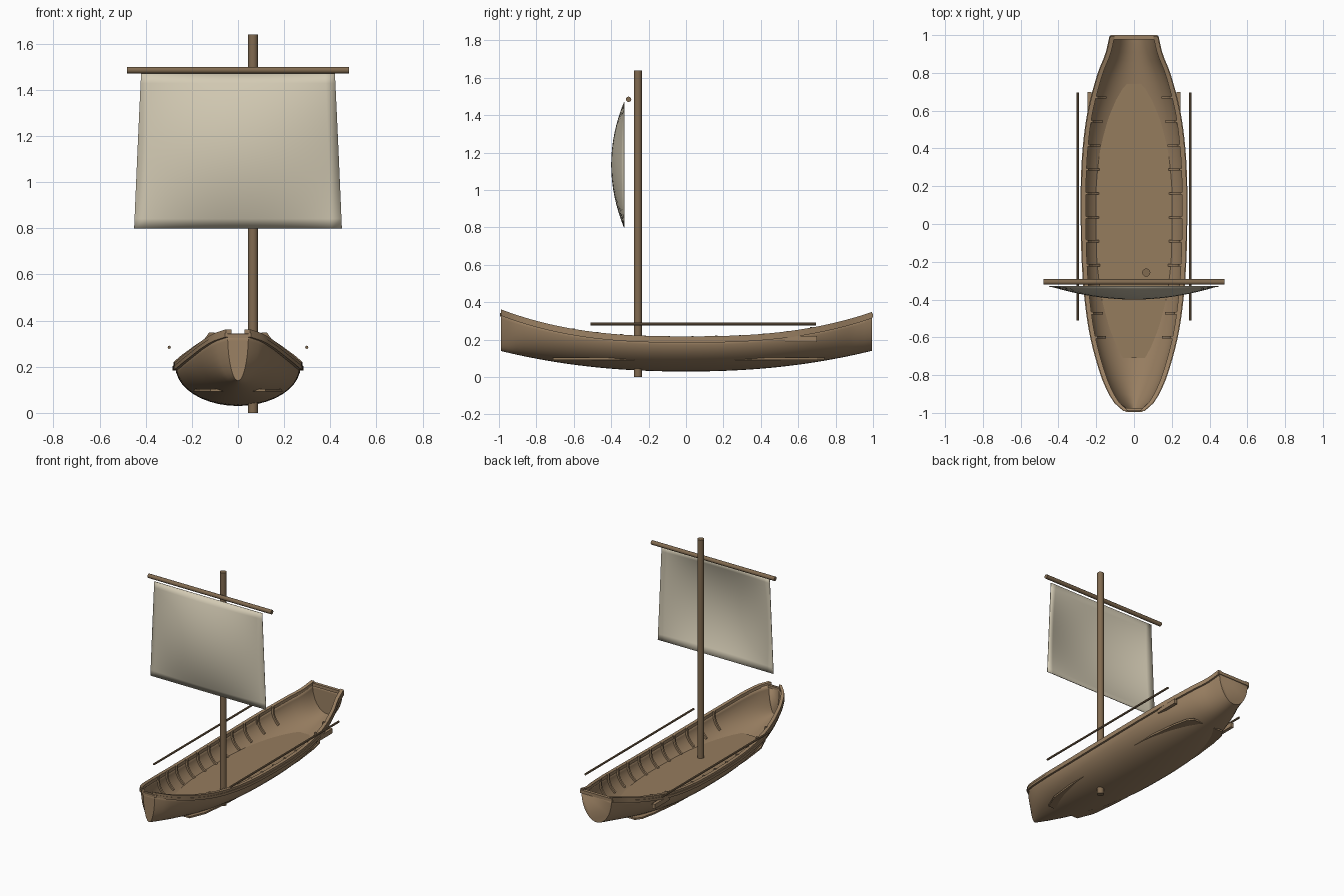
import bpy, bmesh, math
from mathutils import Vector

if "Cube" in bpy.data.objects:
    bpy.data.objects.remove(bpy.data.objects["Cube"])


def material(name, rgb):
    m = bpy.data.materials.new(name)
    m.diffuse_color = (*rgb, 1)
    m.use_nodes = True
    m.node_tree.nodes["Principled BSDF"].inputs["Base Color"].default_value = m.diffuse_color
    return m


HULL = material("hull wood", (0.33, 0.22, 0.125))
DECK = material("deck wood", (0.30, 0.20, 0.11))
SPAR = material("spar wood", (0.22, 0.145, 0.08))
SAIL = material("sail cloth", (0.66, 0.60, 0.46))


def finish(name, bm, mat, smooth=True):
    bmesh.ops.recalc_face_normals(bm, faces=bm.faces)
    me = bpy.data.meshes.new(name)
    bm.to_mesh(me)
    bm.free()
    me.materials.append(mat)
    ob = bpy.data.objects.new(name, me)
    bpy.context.collection.objects.link(ob)
    if smooth:
        bpy.ops.object.select_all(action='DESELECT')
        bpy.context.view_layer.objects.active = ob
        ob.select_set(True)
        bpy.ops.object.shade_smooth_by_angle(angle=math.radians(40))
    return ob


def loft(bm, rings, closed=False, caps=True):
    rows = [[bm.verts.new(p) for p in r] for r in rings]
    n = len(rows[0])
    for a, b in zip(rows, rows[1:]):
        for i in range(n if closed else n - 1):
            j = (i + 1) % n
            bm.faces.new((a[i], a[j], b[j], b[i]))
    if caps:
        bm.faces.new(rows[0])
        bm.faces.new(rows[-1])


def rod(name, a, b, r, sides=12):
    a, b = Vector(a), Vector(b)
    q = (b - a).to_track_quat('Z', 'Y')
    ring = [q @ Vector((r * math.cos(t), r * math.sin(t), 0))
            for t in (2 * math.pi * i / sides for i in range(sides))]
    bm = bmesh.new()
    loft(bm, [[a + p for p in ring], [b + p for p in ring]], True)
    return finish(name, bm, SPAR)


def box(name, lo, hi, mat):
    bm = bmesh.new()
    loft(bm, [[(x, y, z) for x, y in ((lo[0], lo[1]), (hi[0], lo[1]), (hi[0], hi[1]), (lo[0], hi[1]))]
              for z in (lo[2], hi[2])], True)
    return finish(name, bm, mat, False)


# Hull lines: half width, sheer and keel along y
WIDTH = [(-0.99, .045), (-0.95, .09), (-0.9, .122), (-0.8, .165), (-0.6, .22), (-0.4, .25), (-0.2, .265),
         (0, .27), (0.2, .27), (0.4, .26), (0.6, .233), (0.8, .18), (0.9, .14), (0.995, .118)]


def width(y):
    k = max(i for i in range(len(WIDTH) - 1) if WIDTH[i][0] <= y + 1e-9 or i == 0)
    (y0, w0), (y1, w1) = WIDTH[k], WIDTH[k + 1]

    def slope(i):
        a, b = WIDTH[max(i - 1, 0)], WIDTH[min(i + 1, len(WIDTH) - 1)]
        return (b[1] - a[1]) / (b[0] - a[0])
    h = y1 - y0
    t = (y - y0) / h
    return ((2*t**3 - 3*t**2 + 1) * w0 + (t**3 - 2*t**2 + t) * h * slope(k)
            + (3*t**2 - 2*t**3) * w1 + (t**3 - t**2) * h * slope(k + 1))


def sheer(y):
    return 0.2 + (0.148 if y < 0 else 0.132) * abs(y) ** 2.6


def keel(y):
    return 0.03 + 0.112 * abs(y) ** 2.2


def wall(y, t, inset=0.0):
    """Point on the hull section; t runs from 0 at the keel to 1 at the sheer."""
    a = t * math.pi / 2
    w, h = width(y) - inset, sheer(y) - keel(y) - inset
    return Vector((w * math.sin(a), y, sheer(y) - h * math.cos(a)))


STATIONS = [-0.99 + 1.985 * i / 48 for i in range(49)]

# Hull shell with closed bow and transom
bm = bmesh.new()
rings = []
for y in STATIONS:
    half = [wall(y, i / 10) for i in range(11)]
    rings.append([Vector((-p.x, p.y, p.z)) for p in half[:0:-1]] + half)
loft(bm, rings)
hull = finish("hull", bm, HULL)
shell = hull.modifiers.new("thickness", 'SOLIDIFY')
shell.thickness = 0.012
shell.offset = -1

# Deck boards
side = [(.12, -.71), (.165, -.6), (.187, -.4), (.197, -.2), (.202, 0), (.202, .2),
        (.195, .4), (.172, .6), (.15, .7), (.12, .74)]
outline = side + [(-x, y) for x, y in reversed(side)]
bm = bmesh.new()
loft(bm, [[(x, y, z) for x, y in outline] for z in (0.092, 0.104)], True)
finish("deck", bm, DECK, False)

for s, tag in ((-1, "left"), (1, "right")):
    # Gunwale cap and a thin rubbing strake under it
    for name, x0, x1, z0, z1 in (("gunwale", -.016, .008, -.004, .018), ("strake", -.004, .012, -.016, .002)):
        bm = bmesh.new()
        loft(bm, [[(s * (width(y) + dx), y, sheer(y) + dz)
                   for dx, dz in ((x0, z0), (x1, z0), (x1, z1), (x0, z1))] for y in STATIONS], True)
        finish(f"{tag}_{name}", bm, HULL)

    # Ribs along the inner wall
    for i in range(11):
        y = -0.6 + 0.127 * i
        bm = bmesh.new()
        rows = []
        for k in range(6):
            t = 0.55 + 0.45 * k / 5
            o, n = wall(y, t, .010), wall(y, t, .026)
            rows.append([(s * p.x, y + d, p.z + (.02 if k == 5 else 0))
                         for p, d in ((o, -.006), (n, -.006), (n, .006), (o, .006))])
        loft(bm, rows, True)
        finish(f"{tag}_rib_{i + 1}", bm, HULL, False)

    # Oar rest block and oar
    xs = sorted((s * 0.225, s * 0.247))
    box(f"{tag}_oar_rest", (xs[0], 0.53, 0.188), (xs[1], 0.7, 0.22), HULL)
    rod(f"{tag}_oar", (s * 0.298, -0.51, 0.284), (s * 0.298, 0.695, 0.284), 0.007, 8)

# Transom cap and stem cap
box("transom_cap", (-.125, .978, .318), (.125, 1.0, .34), HULL)
box("stem_cap", (-.045, -.995, .325), (.045, -.975, .342), HULL)

# Mast and yard
rod("mast", (.065, -.257, 0), (.065, -.257, 1.64), .022)
rod("yard", (-.48, -.307, 1.485), (.48, -.307, 1.485), .0145)

# Billowing sail
bm = bmesh.new()
rows = []
for j in range(17):
    v = j / 16
    hw = 0.45 - 0.03 * v
    rows.append([(hw * u, -.33 - .068 * (1 - u * u) * 4 * v * (1 - v), .8 + .67 * v)
                 for u in (i / 10 - 1 for i in range(21))])
loft(bm, rows, caps=False)
sail = finish("sail", bm, SAIL)
cloth = sail.modifiers.new("thickness", 'SOLIDIFY')
cloth.thickness = 0.004
cloth.offset = 0
